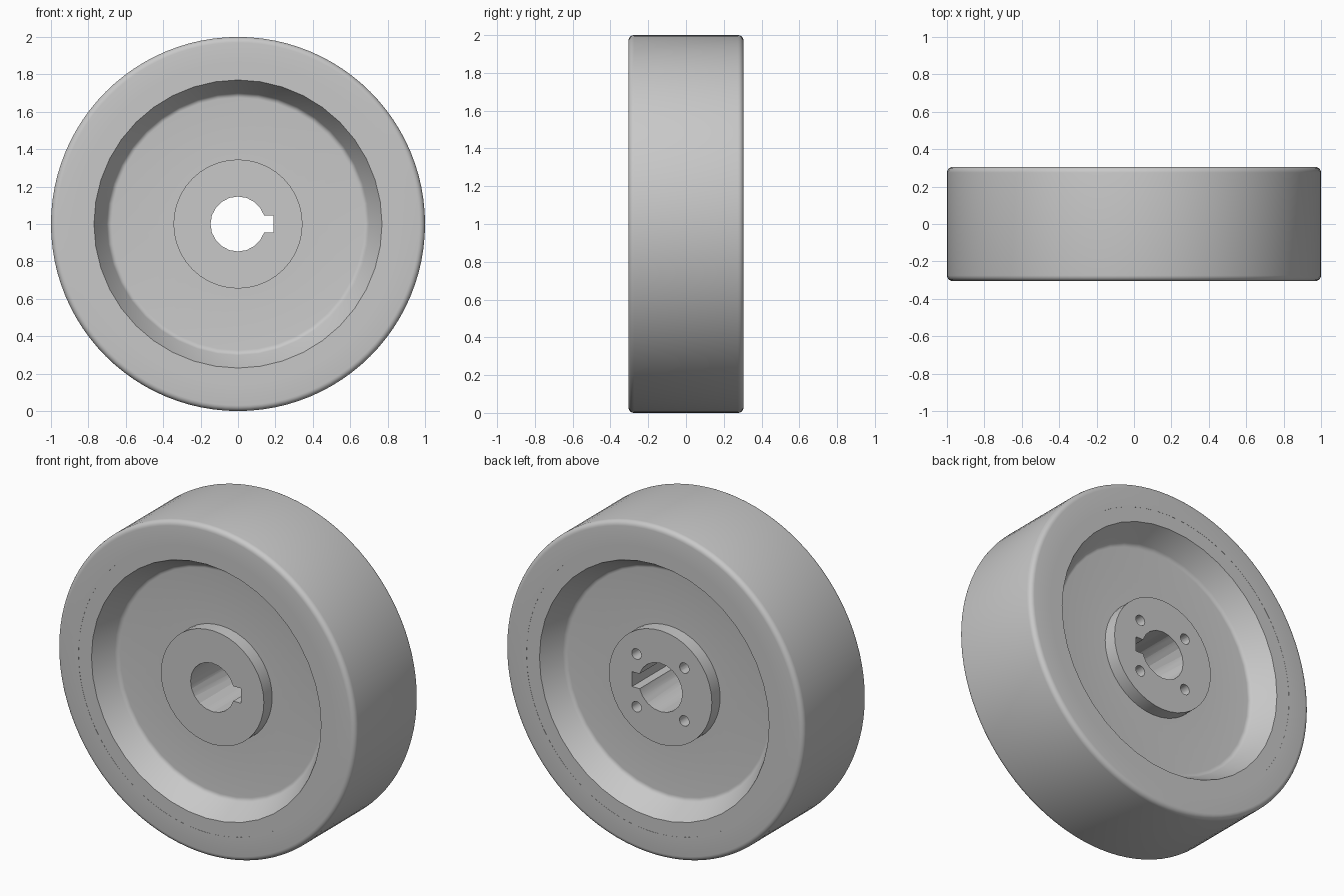
import bpy
import bmesh
import math
from mathutils import Matrix, Vector

default = bpy.data.objects.get("Cube")
if default:
    bpy.data.objects.remove(default, do_unlink=True)

grey = bpy.data.materials.new("light_grey_metal")
grey.use_nodes = True
colour = (0.58, 0.58, 0.58, 1)
grey.diffuse_color = colour
grey.node_tree.nodes["Principled BSDF"].inputs["Base Color"].default_value = colour

CENTRE = Vector((0, 0, 1))
HALF_WIDTH = 0.305
SEAT = 0.86          # radius where the tread ring sits on the wheel body


def add_object(name, bm):
    mesh = bpy.data.meshes.new(name)
    bmesh.ops.recalc_face_normals(bm, faces=bm.faces)
    bm.to_mesh(mesh)
    bm.free()
    mesh.materials.append(grey)
    obj = bpy.data.objects.new(name, mesh)
    obj.location = CENTRE
    bpy.context.collection.objects.link(obj)
    return obj


def lathe(name, profile, sides, closed):
    """Spin a (radius, y) profile around the y axis."""
    bm = bmesh.new()
    verts = [bm.verts.new((r, y, 0)) for r, y in profile]
    edges = [bm.edges.new(pair) for pair in zip(verts, verts[1:])]
    if closed:
        edges.append(bm.edges.new((verts[-1], verts[0])))
    bmesh.ops.spin(bm, geom=verts + edges, cent=(0, 0, 0), axis=(0, 1, 0),
                   angle=math.tau, steps=sides, use_merge=True)
    bmesh.ops.remove_doubles(bm, verts=bm.verts, dist=1e-5)
    return add_object(name, bm)


def cylinder(name, radius, y0, y1, sides, x=0, z=0):
    bm = bmesh.new()
    place = Matrix.Translation((x, (y0 + y1) / 2, z)) @ Matrix.Rotation(math.pi / 2, 4, "X")
    bmesh.ops.create_cone(bm, cap_ends=True, segments=sides, radius1=radius,
                          radius2=radius, depth=y1 - y0, matrix=place)
    return add_object(name, bm)


def box(name, x0, x1, depth, height):
    bm = bmesh.new()
    place = Matrix.Translation(((x0 + x1) / 2, 0, 0)) @ Matrix.Diagonal((x1 - x0, depth, height, 1))
    bmesh.ops.create_cube(bm, size=1, matrix=place)
    return add_object(name, bm)


def cut(target, cutter):
    cutter.hide_render = True
    mod = target.modifiers.new("cut", "BOOLEAN")
    mod.operation = "DIFFERENCE"
    mod.solver = "EXACT"
    mod.object = cutter
    bpy.context.view_layer.objects.active = target
    bpy.ops.object.modifier_apply(modifier=mod.name)
    bpy.data.objects.remove(cutter, do_unlink=True)


def smooth(obj):
    bpy.ops.object.select_all(action="DESELECT")
    obj.select_set(True)
    bpy.context.view_layer.objects.active = obj
    bpy.ops.object.shade_smooth_by_angle(angle=math.radians(30))


def arc(cx, cy, radius, start, end, steps):
    """Points of a fillet in the (radius, y) plane, angles in degrees."""
    angles = [math.radians(start + (end - start) * i / steps) for i in range(steps + 1)]
    return [(cx + radius * math.cos(a), cy + radius * math.sin(a)) for a in angles]


# Outer tread ring with rounded shoulders
ROUND = 0.03
shoulder = arc(1 - ROUND, HALF_WIDTH - ROUND, ROUND, 90, 0, 5)
half = [(SEAT - 0.004, HALF_WIDTH)] + shoulder
tread = lathe("tread_ring", half + [(r, -y) for r, y in reversed(half)], 96, True)
smooth(tread)

# Wheel body: raised hub, web, filleted and flared recess, rim lip
lip = HALF_WIDTH - 0.0008
half = [(0, 0.245), (0.345, 0.245), (0.345, 0.165)]
half += arc(0.675, 0.195, 0.03, -90, -30, 4)
half += [(0.77, lip), (SEAT, lip)]
body = lathe("wheel_body", half + [(r, -y) for r, y in reversed(half)], 40, False)

# Shaft bore with keyway
cut(body, cylinder("bore_cutter", 0.147, -0.5, 0.5, 20))
cut(body, box("keyway_cutter", 0.05, 0.19, 1, 0.09))

# Four blind bolt holes in the back of the hub
for sx in (-1, 1):
    for sz in (-1, 1):
        cut(body, cylinder("bolt_hole_cutter", 0.032, 0.05, 0.4, 16, sx * 0.16, sz * 0.16))
smooth(body)
